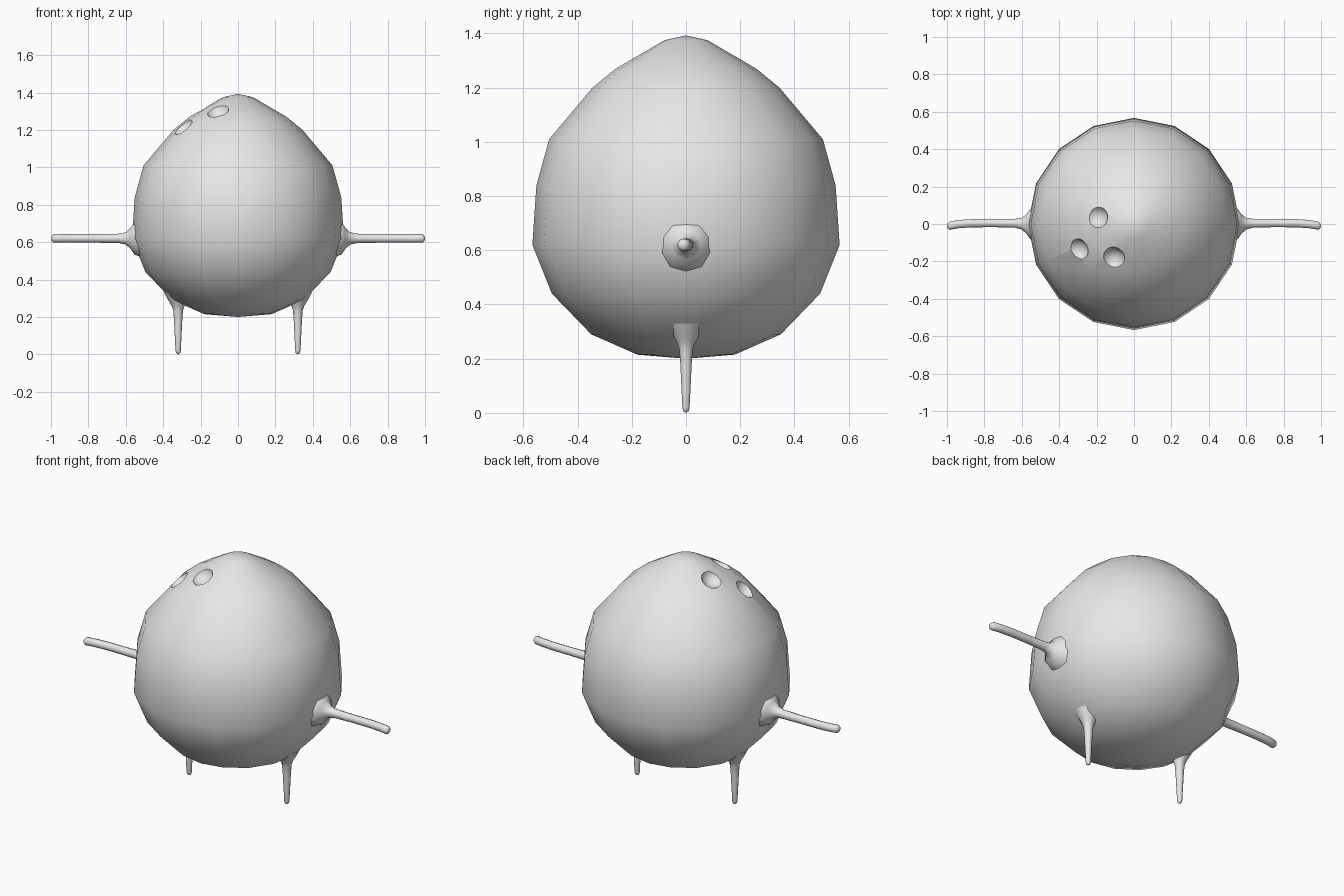
import bpy, bmesh, math
from mathutils import Vector, Matrix

cube = bpy.data.objects.get("Cube")
if cube:
    bpy.data.objects.remove(cube)

grey = bpy.data.materials.new("light grey")
grey.use_nodes = True
grey.diffuse_color = (0.8, 0.8, 0.8, 1)
grey.node_tree.nodes["Principled BSDF"].inputs["Base Color"].default_value = (0.8, 0.8, 0.8, 1)


def make_object(name, bm):
    bmesh.ops.recalc_face_normals(bm, faces=bm.faces[:])
    mesh = bpy.data.meshes.new(name)
    bm.to_mesh(mesh)
    bm.free()
    mesh.materials.append(grey)
    obj = bpy.data.objects.new(name, mesh)
    bpy.context.collection.objects.link(obj)
    return obj


def smooth(obj, degrees):
    bpy.ops.object.select_all(action='DESELECT')
    obj.select_set(True)
    bpy.context.view_layer.objects.active = obj
    bpy.ops.object.shade_smooth_by_angle(angle=math.radians(degrees))


def tube(rings, sides, start=None, end=None):
    """Rings of (centre, radius) stacked along z, closed at poles or flat caps."""
    bm = bmesh.new()
    loops = []
    for centre, radius in rings:
        loops.append([bm.verts.new(Vector(centre) + Vector((radius * math.cos(a), radius * math.sin(a), 0)))
                      for a in (math.tau * i / sides for i in range(sides))])
    for low, high in zip(loops, loops[1:]):
        for i in range(sides):
            j = (i + 1) % sides
            bm.faces.new((low[i], low[j], high[j], high[i]))
    for loop, pole in ((loops[0], start), (loops[-1], end)):
        if pole is None:
            bm.faces.new(loop)
        else:
            tip = bm.verts.new(pole)
            for i in range(sides):
                bm.faces.new((loop[i], loop[(i + 1) % sides], tip))
    return bm


# Body: pointed round shell
profile = [(0.18, 0.215), (0.35, 0.29), (0.495, 0.44), (0.567, 0.62), (0.552, 0.84),
           (0.505, 1.01), (0.345, 1.2), (0.26, 1.27), (0.08, 1.375)]
body = make_object("body", tube([((0, 0, z), r) for r, z in profile], 16,
                                (0, 0, 0.2), (0, 0, 1.393)))

# Three shallow dimples near the top
for x, y, z in [(-0.19, 0.035, 1.31), (-0.295, -0.135, 1.213), (-0.105, -0.175, 1.298)]:
    normal = Vector((x, y, 0)).normalized() * 0.55 + Vector((0, 0, 0.83))
    bm = bmesh.new()
    bmesh.ops.create_uvsphere(bm, u_segments=20, v_segments=14, radius=0.066,
                              matrix=Matrix.Translation(Vector((x, y, z)) + normal * 0.03))
    cutter = make_object("dimple_cutter", bm)
    cutter.hide_render = True
    cut = body.modifiers.new("dimple", 'BOOLEAN')
    cut.operation = 'DIFFERENCE'
    cut.object = cutter
    bpy.context.view_layer.objects.active = body
    bpy.ops.object.modifier_apply(modifier=cut.name)
    bpy.data.objects.remove(cutter)
smooth(body, 35)

# Arms: flared root, thin rod, slightly bent forward; built along z then turned sideways
arm = [(0.5, 0, 0.11), (0.555, 0, 0.085), (0.575, 0, 0.055), (0.6, 0.002, 0.033), (0.635, 0.004, 0.025),
       (0.75, 0.005, 0.023), (0.87, 0.004, 0.023), (0.94, -0.001, 0.023),
       (0.985, -0.009, 0.023), (0.995, -0.01, 0.016)]
# Legs: flared root tapering down to a rounded tip
leg = [(0.33, 0.075), (0.285, 0.05), (0.26, 0.035), (0.235, 0.026), (0.18, 0.022),
       (0.1, 0.018), (0.02, 0.014), (0.007, 0.011)]

for side, s in (("left", 1), ("right", -1)):
    bm = tube([((0, y, d), r) for d, y, r in arm], 10, end=(0, -0.01, 1))
    bmesh.ops.transform(bm, verts=bm.verts[:],
                        matrix=Matrix.Translation((0, 0, 0.62)) @ Matrix.Rotation(s * math.pi / 2, 4, 'Y'))
    smooth(make_object(side + "_arm", bm), 60)
    # The leg root leans inward to follow the shell
    bm = tube([((s * 0.32, 0, z), r) for z, r in leg], 10, end=(s * 0.32, 0, 0))
    smooth(make_object(side + "_leg", bm), 60)
